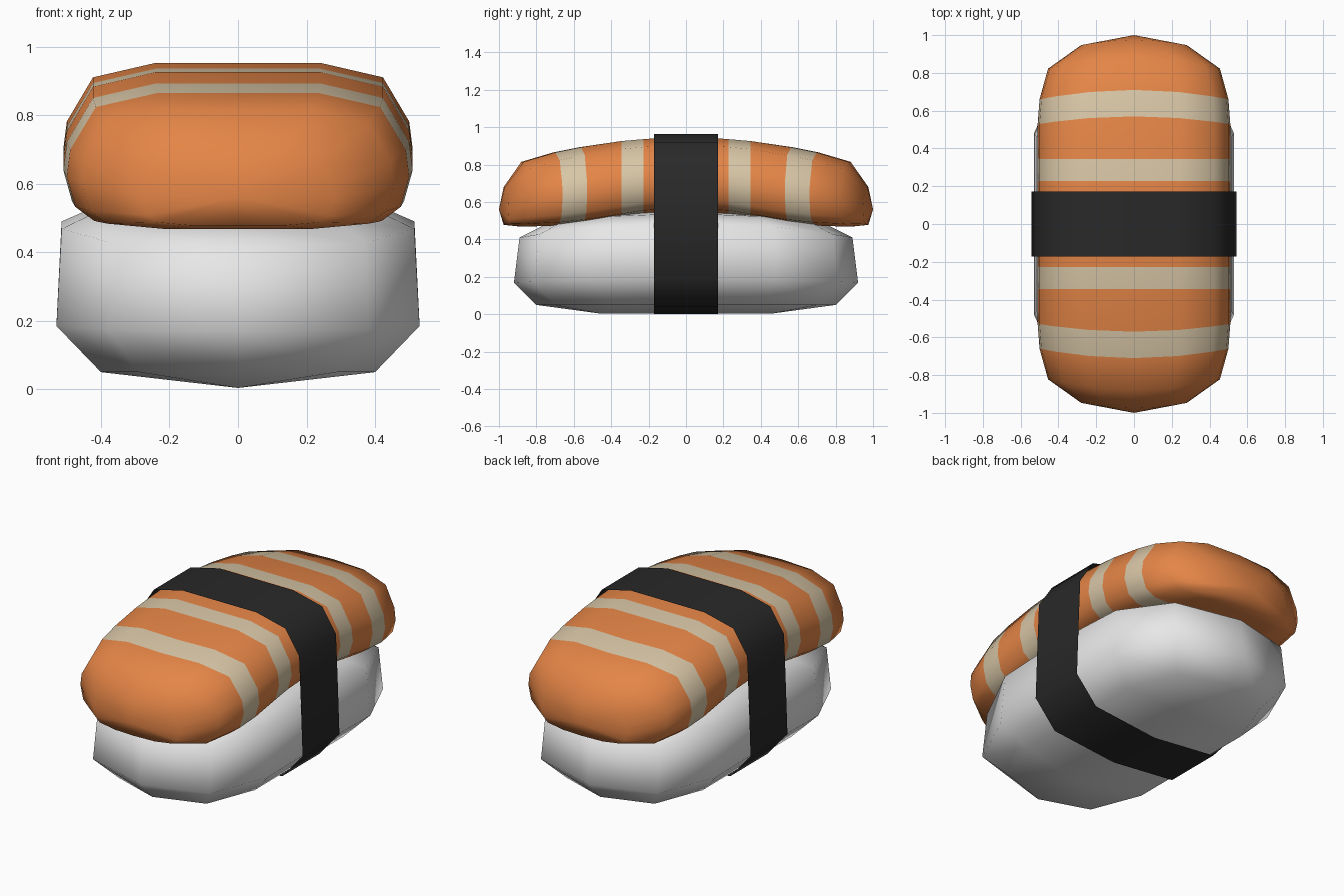
import bpy, bmesh

if "Cube" in bpy.data.objects:
    bpy.data.objects.remove(bpy.data.objects["Cube"])


def material(name, rgb):
    m = bpy.data.materials.new(name)
    m.diffuse_color = (*rgb, 1)
    m.use_nodes = True
    m.node_tree.nodes["Principled BSDF"].inputs["Base Color"].default_value = m.diffuse_color
    return m


ORANGE = material("salmon orange", (0.78, 0.235, 0.062))
CREAM = material("fat stripe cream", (0.68, 0.56, 0.38))
WHITE = material("rice white", (0.80, 0.80, 0.80))
BLACK = material("seaweed black", (0.022, 0.022, 0.022))


def loft(name, rings, mats, striped=(), closed_caps=True, angle=3.1):
    """Join equal-length closed rings with quads; listed bands get material 1."""
    bm = bmesh.new()
    vs = [[bm.verts.new(p) for p in r] for r in rings]
    n = len(rings[0])
    for i in range(len(vs) - 1):
        for j in range(n):
            k = (j + 1) % n
            f = bm.faces.new((vs[i][j], vs[i][k], vs[i + 1][k], vs[i + 1][j]))
            f.material_index = 1 if i in striped else 0
    bmesh.ops.remove_doubles(bm, verts=bm.verts, dist=0.0005)
    bmesh.ops.recalc_face_normals(bm, faces=bm.faces)
    me = bpy.data.meshes.new(name)
    bm.to_mesh(me)
    bm.free()
    for m in mats:
        me.materials.append(m)
    ob = bpy.data.objects.new(name, me)
    bpy.context.collection.objects.link(ob)
    bpy.context.view_layer.objects.active = ob
    ob.select_set(True)
    bpy.ops.object.shade_smooth_by_angle(angle=angle)
    ob.select_set(False)
    return ob


def mirror_loop(half):
    """Complete a right-hand half profile (first and last on the axis)."""
    return half + [(-x, z) for x, z in half[-2:0:-1]]


# Rice: plan outline stacked in layers, closed by a ridge above and below
plan = mirror_loop([(0, 1), (0.72, 0.88), (1, 0.52), (1, 0), (1, -0.52), (0.72, -0.88), (0, -1)])


def ridge(z):
    return [(0, max(-0.46, min(0.46, y)), z) for x, y in plan]


rice = [ridge(0.004)]
for z, hx, hy, sag in ((0.05, 0.40, 0.80, 0), (0.19, 0.53, 0.92, 0.02),
                       (0.49, 0.515, 0.89, 0.08), (0.54, 0.40, 0.75, 0.06)):
    rice.append([(x * hx, y * hy, z - sag * y * y) for x, y in plan])
rice.append(ridge(0.56))
loft("rice_block", rice, [WHITE])

# Fish slice: cross-section swept along an arched back, stripes between stations
section = mirror_loop([(0, 1), (0.47, 1), (0.83, 0.79), (0.98, 0.15),
                       (1, -0.25), (0.95, -0.7), (0.84, -0.91), (0.47, -1), (0, -1)])
# y, backward bow at the edges, half width, top, bottom
half = [(0.228, 0, 0.51, 0.936, 0.537), (0.345, 0, 0.51, 0.926, 0.518),
        (0.57, 0.04, 0.51, 0.893, 0.488), (0.71, 0.05, 0.50, 0.865, 0.474),
        (0.88, 0.07, 0.455, 0.815, 0.468), (0.975, 0.09, 0.28, 0.68, 0.478),
        (1.0, 0, 0, 0.56, 0.56)]
stations = [(-y, -b, w, t, l) for y, b, w, t, l in reversed(half)]
stations += [(0, 0, 0.51, 0.953, 0.55)] + half
fish = []
for y, bow, w, top, low in stations:
    mid, h = (top + low) / 2, (top - low) / 2
    fish.append([(x * w, y - bow * (x * w / 0.5) ** 2, mid + z * h) for x, z in section])
loft("fish_slice", fish, [ORANGE, CREAM], striped=(3, 5, 8, 10))

# Seaweed band: thin open sheet wrapped round both
wrap = mirror_loop([(0, 0.965), (0.24, 0.965), (0.43, 0.92), (0.52, 0.78),
                    (0.53, 0.55), (0.543, 0.195), (0.41, 0.042), (0, 0)])
loft("seaweed_band", [[(x, y, z) for x, z in wrap] for y in (-0.172, 0.172)], [BLACK])
